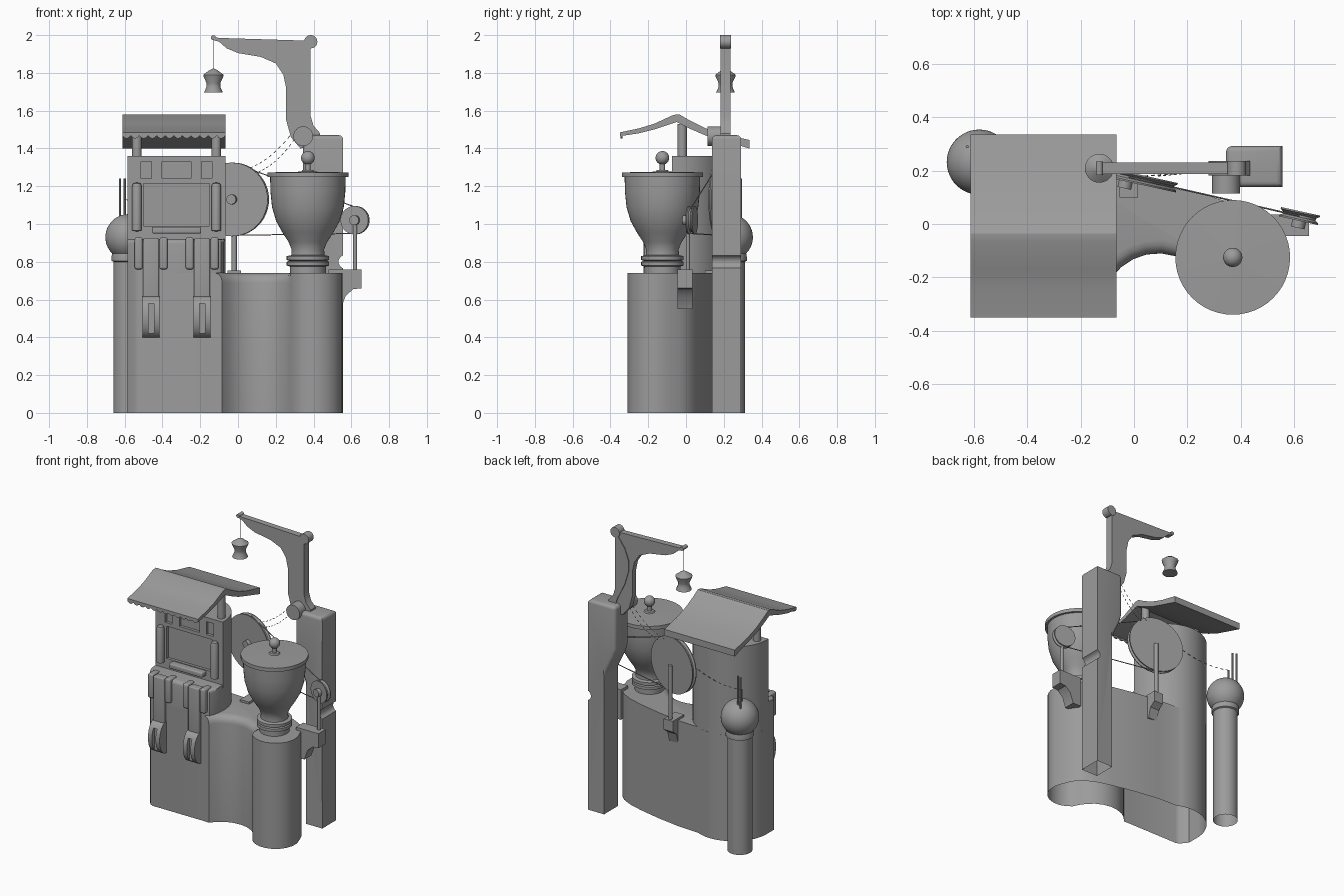
import bpy, bmesh
from math import pi, cos, sin, radians, hypot
from mathutils import Vector

cube = bpy.data.objects.get("Cube")
if cube:
    bpy.data.objects.remove(cube, do_unlink=True)

TONE = (0.33, 0.33, 0.33, 1)
gray = bpy.data.materials.new("plain gray")
gray.use_nodes = True
gray.diffuse_color = TONE
gray.node_tree.nodes["Principled BSDF"].inputs["Base Color"].default_value = TONE
parts = []


def finish(name, bm, loc=(0, 0, 0), rot=(0, 0, 0)):
    bmesh.ops.recalc_face_normals(bm, faces=bm.faces)
    mesh = bpy.data.meshes.new(name)
    bm.to_mesh(mesh)
    bm.free()
    ob = bpy.data.objects.new(name, mesh)
    ob.location, ob.rotation_euler = loc, rot
    mesh.materials.append(gray)
    bpy.context.collection.objects.link(ob)
    parts.append(ob)
    return ob


def prism(name, pts, lo, hi, axis="z", bevel=0, pick=None, is_open=False):
    """Extrude a 2D outline along an axis, optionally bevelling picked edges."""
    place = {"z": lambda a, b, h: (a, b, h), "y": lambda a, b, h: (a, h, b),
             "x": lambda a, b, h: (h, a, b)}[axis]
    bm = bmesh.new()
    base = [bm.verts.new(place(a, b, lo)) for a, b in pts]
    top = [bm.verts.new(place(a, b, hi)) for a, b in pts]
    if not is_open:
        bm.faces.new(base)
    bm.faces.new(top)
    for i in range(len(pts)):
        j = (i + 1) % len(pts)
        bm.faces.new((base[i], base[j], top[j], top[i]))
    bmesh.ops.recalc_face_normals(bm, faces=bm.faces)
    if bevel:
        edges = [e for e in bm.edges if not e.is_boundary
                 and (pick is None or pick((e.verts[0].co + e.verts[1].co) / 2))]
        bmesh.ops.bevel(bm, geom=edges, offset=bevel, segments=4, profile=0.5, affect="EDGES")
    return finish(name, bm)


def box(name, x, y, z, bevel=0):
    return prism(name, [(x[0], y[0]), (x[1], y[0]), (x[1], y[1]), (x[0], y[1])], z[0], z[1], bevel=bevel)


def lathe(name, profile, loc, rot=(0, 0, 0), steps=48):
    """Spin (radius, height) points round the local z axis."""
    bm = bmesh.new()
    vs = [bm.verts.new((r, 0, z)) for r, z in profile]
    es = [bm.edges.new(p) for p in zip(vs, vs[1:])]
    bmesh.ops.spin(bm, geom=vs + es, cent=(0, 0, 0), axis=(0, 0, 1), angle=2 * pi, steps=steps)
    bmesh.ops.remove_doubles(bm, verts=bm.verts, dist=1e-5)
    return finish(name, bm, loc, rot)


def rod(name, x, y, z0, z1, r, steps=20):
    return lathe(name, [(0, 0), (r, 0), (r, z1 - z0), (0, z1 - z0)], (x, y, z0), steps=steps)


def wire(name, lines, r):
    cu = bpy.data.curves.new(name, "CURVE")
    cu.dimensions, cu.bevel_depth, cu.bevel_resolution = "3D", r, 1
    for line in lines:
        sp = cu.splines.new("POLY")
        sp.points.add(len(line) - 1)
        for p, co in zip(sp.points, line):
            p.co = (*co, 1)
    cu.materials.append(gray)
    bpy.context.collection.objects.link(bpy.data.objects.new(name, cu))


def dashed(name, a, b, sag, n=21):
    a, b = Vector(a), Vector(b)
    pts = [a.lerp(b, i / n) - Vector((0, 0, sag * 4 * (i / n) * (1 - i / n))) for i in range(n + 1)]
    wire(name, [pts[i:i + 2] for i in range(0, n, 2)], 0.002)


def cut(ob, cutter):
    mod = ob.modifiers.new("cut", "BOOLEAN")
    mod.operation, mod.object, mod.solver = "DIFFERENCE", cutter, "EXACT"
    bpy.context.view_layer.objects.active = ob
    bpy.ops.object.modifier_apply(modifier=mod.name)
    parts.remove(cutter)
    bpy.data.objects.remove(cutter, do_unlink=True)


def arc(cx, cy, r, a0, a1, n=24):
    return [(cx + r * cos(radians(a0 + (a1 - a0) * i / n)),
             cy + r * sin(radians(a0 + (a1 - a0) * i / n))) for i in range(n + 1)]


# One shell: tower base with rounded back, concave link, and bowl column
TX = -0.325
front = [(-0.585, -0.06), (-0.585, -0.14), (-0.545, -0.19), (-0.52, -0.2), (-0.12, -0.2)]
link = arc(0.09, -0.32, 0.21, 146, 27, 8)
column = arc(0.404, -0.16, 0.15, 207, 385, 10)[1:]
wall = [(0.515, -0.035), (0.49, 0.005), (0.45, 0.04), (0.38, 0.075), (0.28, 0.105), (0.12, 0.14), (-0.06, 0.168)]
prism("body", front + link + column + wall + arc(TX, -0.06, 0.26, 65, 174, 18), 0, 0.74, bevel=0.05,
      pick=lambda c: c.z > 0.7 and hypot(c.x - 0.09, c.y + 0.32) < 0.2101 and c.x < 0.272, is_open=True)

# Tower above the body; the upper half steps back
back = arc(TX, -0.06, 0.26, 0, 180)
prism("tower_lower", back + front[1:] + [(-0.09, -0.185), (-0.075, -0.15)], 0.74, 0.92, bevel=0.025,
      pick=lambda c: c.z > 0.9 and c.y < -0.14, is_open=True)
upper = prism("tower_upper", back + [(-0.585, -0.075), (-0.065, -0.075)], 0.9, 1.36)
for x, w, z0, z1 in ((-0.485, 0.055, 1.24, 1.33), (-0.325, 0.155, 1.24, 1.33), (-0.165, 0.055, 1.24, 1.33),
                     (-0.325, 0.35, 0.99, 1.215)):
    cut(upper, box("cutter", (x - w / 2, x + w / 2), (-0.2, -0.055), (z0, z1)))
box("tower_ledge", (-0.455, -0.195), (-0.12, -0.05), (0.95, 0.985), 0.008)
for side in (-1, 1):
    x = TX + side * 0.21
    lathe("front_rod", [(0, 0.96), (0.025, 0.965), (0.025, 1.2), (0.02, 1.215), (0, 1.22)], (x, -0.095, 0), steps=20)
    rod("roof_post", x, -0.02, 1.35, 1.53, 0.025)

# Hanging levers with grooved rockers, between tabs
for x in (-0.46, -0.19):
    box("lever", (x - 0.042, x + 0.042), (-0.225, -0.17), (0.56, 0.925), 0.008)
    rocker = prism("rocker", [(-0.19, 0.4), (-0.19, 0.62)] + [(-0.205 - 0.07 * sin(t * pi / 12),
                   0.51 + 0.11 * cos(t * pi / 12)) for t in range(13)], x - 0.045, x + 0.045, "x")
    cut(rocker, box("cutter", (x - 0.014, x + 0.014), (-0.4, -0.245), (0.38, 0.58)))
    for s in (-1, 1):
        box("lever_tab", (x + s * 0.066 - 0.021, x + s * 0.066 + 0.021), (-0.222, -0.14), (0.76, 0.93), 0.012)

# Gabled roof with sagging slopes and a scalloped front edge
prism("roof", [(-0.35, 1.465), (-0.25, 1.48), (-0.17, 1.5), (-0.05, 1.54), (0.02, 1.505), (0.1, 1.47),
               (0.2, 1.44), (0.335, 1.4), (0.335, 1.445), (0.2, 1.475), (0.1, 1.508), (0.02, 1.548),
               (-0.035, 1.58), (-0.065, 1.578), (-0.17, 1.53), (-0.25, 1.506), (-0.35, 1.485)],
      -0.612, -0.066, "x")
for i in range(12):
    x = -0.59 + i * 0.0455
    prism("scallop", arc(x, 1.475, 0.022, 180, 360, 8), -0.348, -0.335, "y")

# Lidded bowl on a ringed foot
BX, BY = 0.37, -0.125
lathe("bowl", [(0.095, 0.74), (0.095, 0.775), (0.112, 0.78), (0.112, 0.8), (0.1, 0.805), (0.112, 0.81),
               (0.112, 0.83), (0.088, 0.835), (0.086, 0.865), (0.102, 0.905), (0.135, 0.955), (0.168, 1.015),
               (0.19, 1.09), (0.198, 1.17), (0.2, 1.25), (0, 1.25)], (BX, BY, 0))
lathe("lid", [(0, 1.248), (0.215, 1.248), (0.215, 1.273), (0.035, 1.277), (0.03, 1.285), (0.015, 1.287),
              (0.015, 1.32)] + arc(0, 1.35, 0.036, -60, 90, 12), (BX, BY, 0))

# Pillar, wide at the top, with a small rounded notch
prism("pillar", [(0.43, 0), (0.43, 0.95), (0.415, 1.0), (0.365, 1.1), (0.345, 1.16), (0.345, 1.47),
                 (0.556, 1.47)] + arc(0.568, 0.8, 0.036, 110, 250, 8) + [(0.556, 0)], 0.138, 0.292, "y",
      bevel=0.022, pick=lambda c: c.z > 0.96 and (c.z > 1.4 or c.x < 0.5))
bm = bmesh.new()
bm.from_mesh(parts[-1].data)
bmesh.ops.delete(bm, geom=[f for f in bm.faces if f.normal.z < -0.9 and f.calc_center_median().z < 0.01],
                 context="FACES_ONLY")
bm.to_mesh(parts[-1].data)
bm.free()

# Crane arm with a raised rib, pivot and pulley pin
outer = [(0.385, 1.97), (0.385, 1.57), (0.4, 1.52), (0.435, 1.48), (0.435, 1.44), (0.39, 1.41)]
prism("crane_arm", [(-0.135, 1.99), (-0.1, 1.985)] + outer + [(0.33, 1.4), (0.28, 1.46), (0.255, 1.55),
      (0.255, 1.72), (0.24, 1.79), (0.2, 1.85), (0.12, 1.885), (0.0, 1.905), (-0.06, 1.93), (-0.1, 1.965),
      (-0.135, 1.975)], 0.188, 0.23, "y")
prism("arm_rib", outer + [(0.37, 1.5), (0.31, 1.62), (0.28, 1.72), (0.28, 1.79), (0.31, 1.87), (0.36, 1.94)],
      0.182, 0.236, "y")


def pin(name, x, y, z, r, depth, turn=0):
    return lathe(name, [(0, -depth / 2), (r, -depth / 2), (r, depth / 2), (0, depth / 2)],
                 (x, y, z), (pi / 2, 0, turn), 32)


pin("arm_top_pin", 0.385, 0.209, 1.965, 0.035, 0.056)
pin("arm_pivot", 0.345, 0.165, 1.465, 0.052, 0.1)
pin("arm_tip", -0.13, 0.209, 1.986, 0.013, 0.05)

# Hanging weight
wire("weight_string", [[(-0.13, 0.209, 1.98), (-0.13, 0.209, 1.81)]], 0.0015)
lathe("weight", [(0, 1.825), (0.02, 1.815), (0.054, 1.79), (0.052, 1.78), (0.036, 1.745), (0.037, 1.725),
                 (0.05, 1.695), (0, 1.695)], (-0.13, 0.209, 0), steps=32)

# Two belt wheels in one slanted plane, each on a bracket and post
TURN = -0.218
for name, x, y, z, r in (("large", -0.03, 0.178, 1.13, 0.195), ("small", 0.62, 0.03, 1.02, 0.075)):
    lathe(name + "_wheel", [(0, -0.018), (r, -0.018), (r, -0.012), (r - 0.012, -0.004), (r - 0.012, 0.004),
                            (r, 0.012), (r, 0.018), (0, 0.018)], (x, y, z), (pi / 2, 0, TURN))
    pin(name + "_axle", x, y - 0.015, z, 0.026, 0.06, TURN)
rod("large_post", -0.02, 0.2, 0.72, 1.13, 0.014)
prism("large_bracket", [(0.1, 0.755), (0.225, 0.755), (0.225, 0.68), (0.185, 0.65), (0.165, 0.58), (0.1, 0.56)],
      -0.055, 0.015, "x")
rod("small_post", 0.62, 0.01, 0.74, 1.02, 0.011)
prism("small_bracket", [(0.48, 0.76), (0.655, 0.76), (0.655, 0.66), (0.61, 0.655), (0.57, 0.62), (0.545, 0.55),
                        (0.48, 0.55)], -0.045, 0.035, "y")
wire("belt", [[(-0.02, 0.176, z0), (0.62, 0.03, z1)] for z0, z1 in ((1.32, 1.09), (0.94, 0.95))], 0.003)

# Domed column with rods
lathe("side_column", [(0.08, 0), (0.08, 0.8), (0.09, 0.805), (0.09, 0.825)] +
      arc(0, 0.93, 0.122, -45, 90, 20), (-0.58, 0.232, 0))
for x, y, top in ((-0.625, 0.29, 1.24), (-0.6, 0.28, 1.24), (-0.6, 0.24, 1.13)):
    rod("dome_rod", x, y, 0.98, top, 0.006, 8)

# Dashed ropes from the large wheel
dashed("crane_rope_upper", (0.04, 0.18, 1.29), (0.3, 0.2, 1.5), 0.035)
dashed("crane_rope_lower", (0.09, 0.18, 1.27), (0.3, 0.2, 1.45), 0.03)
dashed("dome_rope", (-0.15, 0.2, 1.2), (-0.6, 0.24, 1.13), 0.04)

# Smooth round surfaces, keep edges crisp
bpy.ops.object.select_all(action="DESELECT")
for ob in parts:
    ob.select_set(True)
bpy.context.view_layer.objects.active = parts[0]
bpy.ops.object.shade_smooth_by_angle(angle=radians(32))
